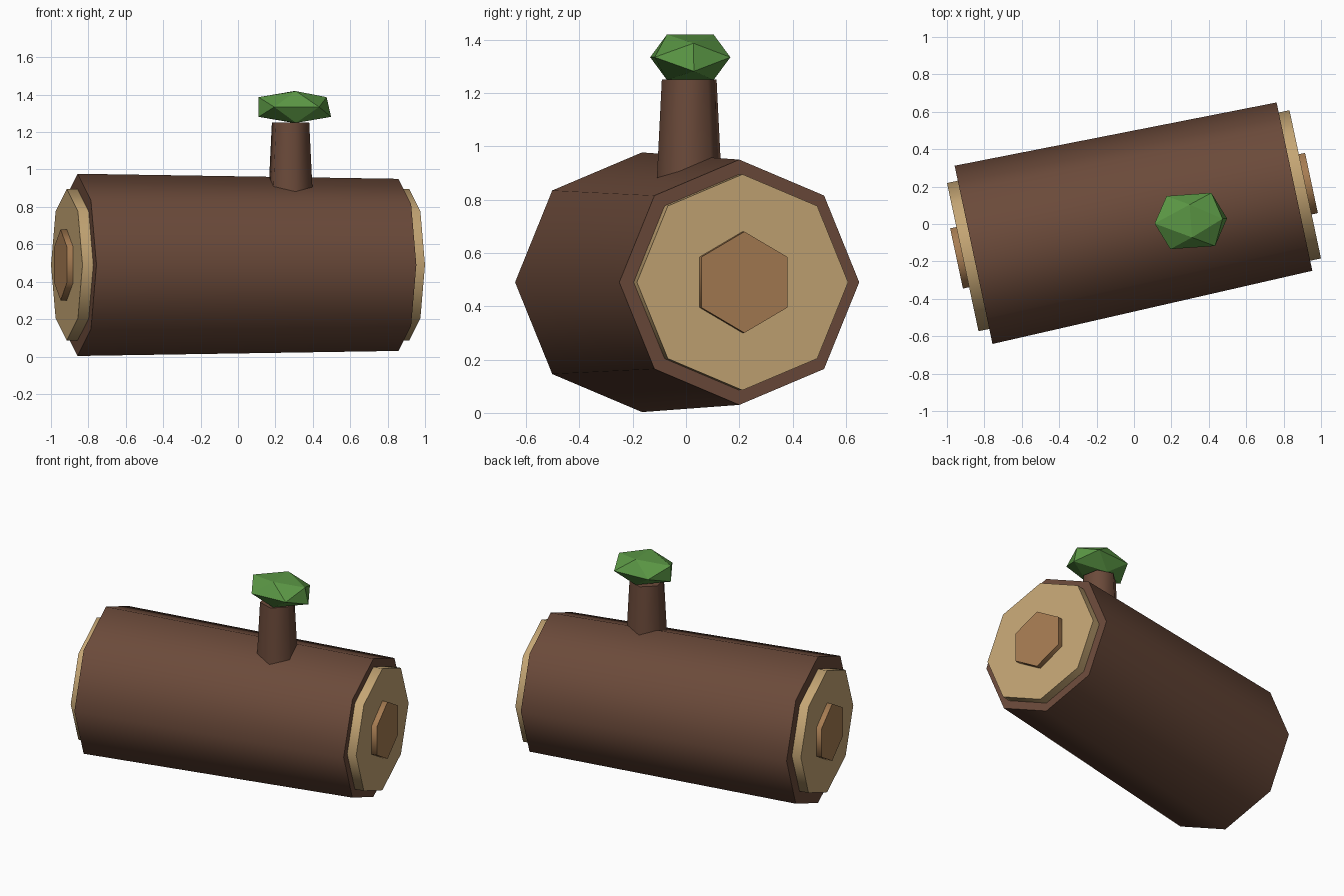
import bpy, bmesh, math
from mathutils import Vector, Matrix

cube = bpy.data.objects.get("Cube")
if cube:
    bpy.data.objects.remove(cube)


def material(name, rgb):
    lin = [((c / 255 + 0.055) / 1.055) ** 2.4 for c in rgb] + [1]
    m = bpy.data.materials.new(name)
    m.use_nodes = True
    m.diffuse_color = lin
    bsdf = next(n for n in m.node_tree.nodes if n.type == 'BSDF_PRINCIPLED')
    bsdf.inputs["Base Color"].default_value = lin
    bsdf.inputs["Roughness"].default_value = 0.9
    return m


bark = material("bark brown", (107, 74, 58))
cut_wood = material("pale cut wood", (196, 165, 116))
heart_wood = material("heartwood", (166, 124, 82))
leaf = material("leaf green", (90, 150, 68))


def finish(name, bm, mat, smooth):
    bmesh.ops.recalc_face_normals(bm, faces=bm.faces)
    mesh = bpy.data.meshes.new(name)
    bm.to_mesh(mesh)
    bm.free()
    mesh.materials.append(mat)
    obj = bpy.data.objects.new(name, mesh)
    bpy.context.collection.objects.link(obj)
    if smooth:
        bpy.ops.object.select_all(action='DESELECT')
        obj.select_set(True)
        bpy.context.view_layer.objects.active = obj
        bpy.ops.object.shade_smooth_by_angle(angle=math.radians(70))
    return obj


def prism(name, sides, start, end, r0, r1, corner, mat):
    """Tapered prism from start to end with one corner in the given direction."""
    axis = (end - start).normalized()
    side = axis.cross(corner)
    bm = bmesh.new()
    rings = []
    for p, r in ((start, r0), (end, r1)):
        angles = [math.tau * i / sides for i in range(sides)]
        rings.append([bm.verts.new(p + r * (corner * math.cos(a) + side * math.sin(a)))
                      for a in angles])
    for i in range(sides):
        j = (i + 1) % sides
        bm.faces.new((rings[0][i], rings[0][j], rings[1][j], rings[1][i]))
    for ring in rings:
        bm.faces.new(ring)
    return finish(name, bm, mat, True)


# Log lying at a slight yaw
yaw = math.radians(12)
along = Vector((math.cos(yaw), math.sin(yaw), 0))
up = Vector((0, 0, 1))
center = Vector((0, 0.0175, 0.49))
prism("log", 8, center - along * 0.877, center + along * 0.877, 0.487, 0.46, up, bark)

# Cut ends and their heartwood
for label, s in (("right", -1), ("left", 1)):
    d = along * s
    prism(label + "_cut_end", 8, center + d * 0.84, center + d * 0.936,
          0.405, 0.405, up, cut_wood)
    prism(label + "_heartwood", 6, center + d * 0.9, center + d * 0.97,
          0.19, 0.19, up, heart_wood)

# Branch stub
corner = Vector((math.sin(yaw), -math.cos(yaw), 0))
prism("branch_stub", 6, Vector((0.281, 0.012, 0.8)), Vector((0.281, 0.012, 1.25)),
      0.128, 0.105, corner, bark)

# Leaf clump: squashed icosahedron with its top edge running front to back
phi = (1 + math.sqrt(5)) / 2
bm = bmesh.new()
for a in (-1, 1):
    for b in (-phi, phi):
        for co in ((0, a, b), (b, 0, a), (a, b, 0)):
            bm.verts.new(co)
bmesh.ops.convex_hull(bm, input=bm.verts)
for v in bm.verts:
    if v.co.x > 1.5 and v.co.z > 0:
        v.co.x -= 0.2
bm.transform(Matrix.Translation((0.304, 0.016, 1.334))
             @ Matrix.Rotation(math.radians(4), 4, 'Z')
             @ Matrix.Diagonal((0.12, 0.088, 0.0525, 1)))
finish("leaf_clump", bm, leaf, False)
